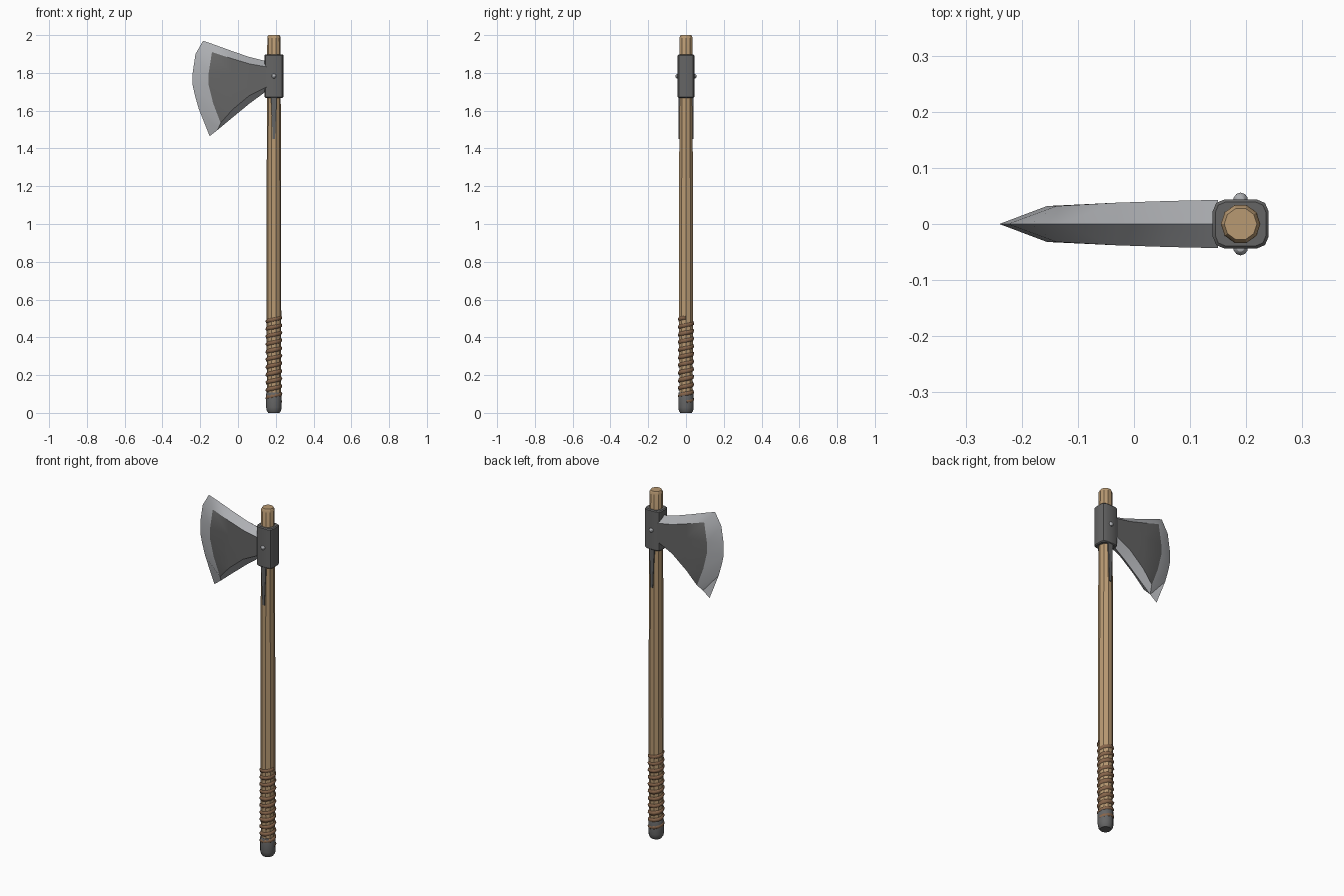
import bpy, bmesh, math
from mathutils import Matrix

if "Cube" in bpy.data.objects:
    bpy.data.objects.remove(bpy.data.objects["Cube"])

CX = 0.19  # shaft axis


def material(name, rgb):
    m = bpy.data.materials.new(name)
    m.diffuse_color = (*rgb, 1)
    m.use_nodes = True
    m.node_tree.nodes["Principled BSDF"].inputs["Base Color"].default_value = m.diffuse_color
    return m


wood = material("wood", (0.48, 0.32, 0.17))
leather = material("leather", (0.24, 0.13, 0.07))
dark = material("dark_steel", (0.13, 0.13, 0.13))
light = material("edge_steel", (0.42, 0.43, 0.45))


def make(name, bm, *mats, smooth=True):
    bmesh.ops.recalc_face_normals(bm, faces=bm.faces[:])
    me = bpy.data.meshes.new(name)
    bm.to_mesh(me)
    bm.free()
    ob = bpy.data.objects.new(name, me)
    bpy.context.collection.objects.link(ob)
    for m in mats:
        me.materials.append(m)
    if smooth:
        bpy.ops.object.select_all(action='DESELECT')
        ob.select_set(True)
        bpy.context.view_layer.objects.active = ob
        bpy.ops.object.shade_smooth_by_angle(angle=math.radians(30))
    return ob


def lathe(name, profile, sides, mat):
    # stack of rings given as (radius, z), capped at both ends
    bm = bmesh.new()
    rings = [[bm.verts.new((CX + r * math.cos(math.tau * k / sides),
                            r * math.sin(math.tau * k / sides), z))
              for k in range(sides)] for r, z in profile]
    for a, b in zip(rings, rings[1:]):
        for k in range(sides):
            n = (k + 1) % sides
            bm.faces.new((a[k], a[n], b[n], b[k]))
    bm.faces.new(rings[0])
    bm.faces.new(rings[-1])
    return make(name, bm, mat)


# Shaft and butt cap
lathe("shaft", [(0.036, 0.02), (0.039, 0.5), (0.0385, 1.2), (0.036, 1.7),
                (0.035, 1.99), (0.029, 2.0)], 10, wood)
lathe("butt_cap", [(0.03, 0), (0.038, 0.012), (0.041, 0.03), (0.041, 0.1),
                   (0.038, 0.108)], 12, dark)

# Leather grip wrap: a helix of cord
turns, steps = 11, 10
cu = bpy.data.curves.new("grip_wrap", 'CURVE')
cu.dimensions = '3D'
cu.bevel_depth = 0.014
cu.bevel_resolution = 1
cu.use_fill_caps = True
sp = cu.splines.new('POLY')
sp.points.add(turns * steps)
for i, p in enumerate(sp.points):
    a = math.tau * i / steps
    z = 0.06 + 0.445 * i / (turns * steps)
    p.co = (CX + 0.031 * math.cos(a), 0.031 * math.sin(a), z, 1)
cu.materials.append(leather)
bpy.context.collection.objects.link(bpy.data.objects.new("grip_wrap", cu))

# Socket collar round the shaft
bm = bmesh.new()
bmesh.ops.create_cube(bm, size=1, matrix=Matrix.Translation((CX, 0, 1.783))
                      @ Matrix.Diagonal((0.1, 0.088, 0.23, 1)))
uprights = [e for e in bm.edges
            if abs(e.verts[0].co.z - e.verts[1].co.z) > 0.1]
bmesh.ops.bevel(bm, geom=uprights, offset=0.022, segments=2, profile=0.5,
                affect='EDGES')
collar = make("socket_collar", bm, dark)
bev = collar.modifiers.new("bevel", 'BEVEL')
bev.width = 0.005
bev.limit_method = 'ANGLE'
bev.angle_limit = math.radians(60)

for side, s in (("front", -1), ("back", 1)):
    # Tapered langet down the shaft
    bm = bmesh.new()
    bmesh.ops.create_cube(bm, size=1)
    for v in bm.verts:
        w = 0.032 if v.co.z > 0 else 0.012
        v.co = (CX + v.co.x * w, s * (0.035 + 0.011 * v.co.y),
                1.69 if v.co.z > 0 else 1.45)
    make("langet_" + side, bm, dark, smooth=False)
    # Domed rivet
    bm = bmesh.new()
    bmesh.ops.create_uvsphere(bm, u_segments=10, v_segments=6, radius=0.013,
                              matrix=Matrix.Translation((CX, s * 0.043, 1.783)))
    make("rivet_" + side, bm, light)

# Blade: rows run top to bottom, columns from cutting edge to socket
edge = [(-0.185, 1.97), (-0.225, 1.9), (-0.24, 1.8), (-0.24, 1.735),
        (-0.208, 1.61), (-0.15, 1.465)]
shoulder = [(-0.135, 1.953), (-0.138, 1.91), (-0.155, 1.8), (-0.155, 1.735),
            (-0.092, 1.535), (-0.108, 1.498)]
shoulder.insert(4, (-0.132, 1.64))
edge.insert(4, (-0.228, 1.68))
# (x, top outline, panel top, panel bottom, bottom outline, half thickness)
columns = [(-0.03, 1.915, 1.875, 1.605, 1.563, 0.038),
           (0.06, 1.884, 1.848, 1.68, 1.637, 0.041),
           (0.15, 1.862, 1.832, 1.725, 1.703, 0.043)]
grid = [[(x, 0, z) for x, z in edge],
        [(x, 0 if i in (0, 6) else 0.032, z)
         for i, (x, z) in enumerate(shoulder)]]
for x, t, pt, pb, b, th in columns:
    col = [(x, 0, t)]
    col += [(x, th, pt + (pb - pt) * f) for f in (0, 0.3, 0.5, 0.75, 1)]
    grid.append(col + [(x, 0, b)])
bm = bmesh.new()
for s in (-1, 1):
    vs = [[bm.verts.new((x, s * y, z)) for x, y, z in col] for col in grid]
    for i in range(len(vs) - 1):
        for j in range(6):
            f = bm.faces.new((vs[i][j], vs[i + 1][j],
                              vs[i + 1][j + 1], vs[i][j + 1]))
            f.material_index = int(i == 0 or j in (0, 5))
bmesh.ops.remove_doubles(bm, verts=bm.verts[:], dist=0.0002)
bmesh.ops.holes_fill(bm, edges=[e for e in bm.edges if e.is_boundary], sides=0)
make("blade", bm, dark, light)
